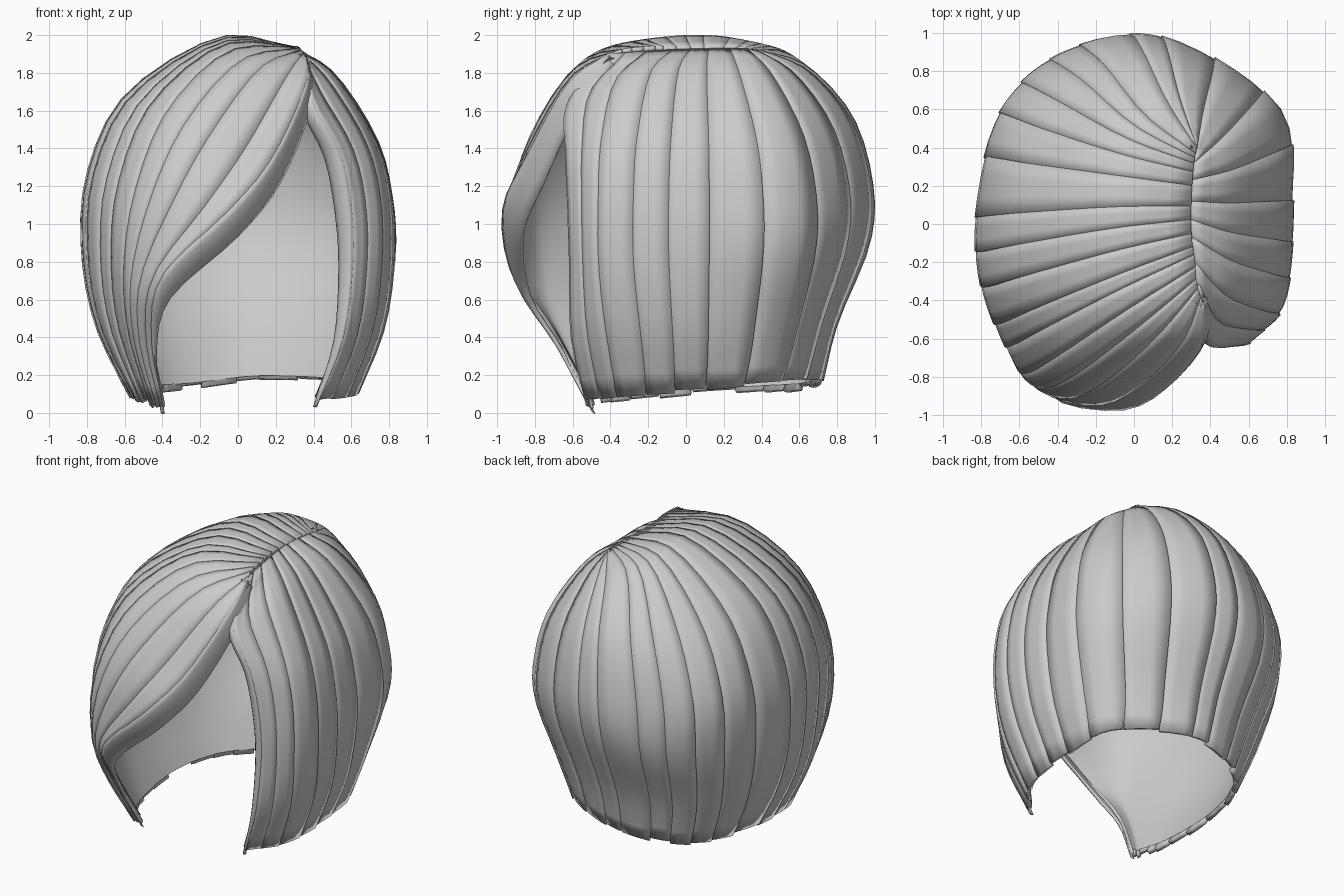
import bpy, bmesh, math, random
from mathutils import Vector

random.seed(4)
if "Cube" in bpy.data.objects:
    bpy.data.objects.remove(bpy.data.objects["Cube"], do_unlink=True)

# Hair colour
hair = bpy.data.materials.new("hair grey")
hair.use_nodes = True
hair.diffuse_color = (0.6, 0.6, 0.6, 1)
hair.node_tree.nodes["Principled BSDF"].inputs["Base Color"].default_value = (0.6, 0.6, 0.6, 1)

# Guide strands run from the parting down to the hem, left front edge to back
left_guides = [
    [(.36, -.42, 1.9), (.4, -.63, 1.64), (.54, -.64, 1.38), (.6, -.63, 1.1), (.61, -.62, .8), (.56, -.61, .4), (.42, -.53, .04)],
    [(.32, -.15, 1.92), (.5, -.3, 1.78), (.7, -.38, 1.45), (.78, -.4, 1.15), (.79, -.4, .8), (.74, -.36, .45), (.6, -.3, .07)],
    [(.3, .1, 1.93), (.5, .08, 1.8), (.73, .08, 1.45), (.81, .08, 1.15), (.83, .08, .85), (.77, .08, .45), (.63, .08, .1)],
    [(.32, .3, 1.93), (.5, .4, 1.79), (.68, .54, 1.47), (.75, .6, 1.15), (.75, .6, .85), (.64, .52, .45), (.56, .45, .14)],
    [(.33, .4, 1.92), (.25, .65, 1.81), (.2, .87, 1.55), (.17, .97, 1.2), (.15, .95, .9), (.13, .79, .48), (.12, .71, .16)],
]
# Back to the swept fringe on the right
right_guides = [
    [(.32, .36, 1.93), (.03, .55, 1.9), (-.2, .8, 1.59), (-.33, .9, 1.2), (-.35, .89, .85), (-.3, .73, .45), (-.25, .65, .12)],
    [(.31, .28, 1.94), (-.07, .38, 1.95), (-.47, .52, 1.63), (-.67, .6, 1.23), (-.68, .59, .85), (-.6, .5, .45), (-.48, .43, .1)],
    [(.3, .12, 1.94), (-.1, .13, 1.99), (-.58, .12, 1.69), (-.79, .11, 1.27), (-.82, .1, .85), (-.74, .09, .45), (-.57, .08, .08)],
    [(.3, -.05, 1.94), (-.1, -.14, 1.98), (-.57, -.27, 1.68), (-.77, -.33, 1.27), (-.8, -.31, .85), (-.73, -.3, .45), (-.54, -.3, .05)],
    [(.32, -.2, 1.94), (-.07, -.42, 1.93), (-.41, -.63, 1.62), (-.58, -.73, 1.2), (-.63, -.72, .8), (-.6, -.6, .43), (-.48, -.48, .04)],
    [(.33, -.32, 1.93), (.07, -.58, 1.84), (-.2, -.8, 1.51), (-.39, -.89, 1.15), (-.54, -.83, .72), (-.54, -.68, .38), (-.44, -.5, .02)],
    [(.36, -.42, 1.9), (.36, -.63, 1.74), (.18, -.85, 1.35), (-.05, -.97, 1.07), (-.4, -.92, .73), (-.46, -.71, .4), (-.4, -.51, .03)],
]
guides = [[Vector(p) for p in g] for g in left_guides + right_guides]
LAST = len(guides) - 1


def spline(points, x):
    """Smooth curve through points; x counts points."""
    n = len(points) - 1
    i = min(max(int(x), 0), n - 1)
    f = x - i
    b, c = points[i], points[i + 1]
    a = points[i - 1] if i > 0 else 2 * b - c
    d = points[i + 2] if i + 2 <= n else 2 * c - b
    return b + 0.5 * f * (c - a + f * (2 * a - 5 * b + 4 * c - d + f * (3 * (b - c) + d - a)))


def sheet(u, t):
    """Point on the hair: u goes around the head, t from parting to hem."""
    return spline([spline(g, t * (len(g) - 1)) for g in guides], u)


def raised(u, t, height):
    e = 0.01
    around = sheet(min(u + e, LAST), t) - sheet(max(u - e, 0), t)
    down = sheet(u, min(t + e, 1)) - sheet(u, max(t - e, 0))
    n = down.cross(around).normalized()
    return sheet(u, t) + n * height


def ribbon(name, point, across, along, thickness=0):
    """Grid surface from point(a, t), with a and t in 0..1."""
    bm = bmesh.new()
    rows = [[bm.verts.new(point(i / across, j / along)) for i in range(across + 1)]
            for j in range(along + 1)]
    for r, s in zip(rows, rows[1:]):
        for i in range(across):
            bm.faces.new((r[i], s[i], s[i + 1], r[i + 1]))
    mesh = bpy.data.meshes.new(name)
    bm.to_mesh(mesh)
    bm.free()
    mesh.materials.append(hair)
    obj = bpy.data.objects.new(name, mesh)
    bpy.context.collection.objects.link(obj)
    if thickness:
        mod = obj.modifiers.new("thickness", "SOLIDIFY")
        mod.thickness = thickness
        mod.offset = -1
    bpy.ops.object.select_all(action="DESELECT")
    obj.select_set(True)
    bpy.context.view_layer.objects.active = obj
    bpy.ops.object.shade_smooth_by_angle(angle=math.radians(40))


# Overlapping locks, each slightly lifted along one side below the crown
COUNT = 25
cuts = [LAST * (k + (random.uniform(-.3, .3) if 0 < k < COUNT else 0)) / COUNT
        for k in range(COUNT + 1)]
for k in range(COUNT):
    u0, u1 = cuts[k], cuts[k + 1]
    end = 1 - random.uniform(0, .015)
    lift = random.uniform(.006, .012)

    def lock(a, t):
        fade = min(1, max(0, t - .15) * 3)
        slit = max(0, t - .93) * .9 * (u1 - u0)
        lo = u0 if k == 0 else u0 - .04 * fade + slit
        hi = u1 if k == COUNT - 1 else u1 - slit
        return raised(lo + (hi - lo) * a, t * end, (lift * a - .004) * fade)

    ribbon(f"hair_lock_{k + 1}", lock, 3, 20, .03)

# Smooth inner surface
ribbon("inner_lining", lambda a, t: raised(LAST * a, t * .985, -.036), 44, 20)


# Rolled lips along both front edges
def lip(name, u, shift):
    def point(a, t):
        size = .2 + .8 * math.sin(math.pi * min(1, t * .9 + .08))
        a = a if u else 1 - a
        bulge = Vector((0, -.02 * math.sin(math.pi * a) * size, 0))
        return sheet(u, t) + Vector(shift) * a * size + bulge
    ribbon(name, point, 4, 24, .02)


lip("left_front_lip", 0, (-.09, .06, -.03))
lip("fringe_lip", LAST, (.05, .1, -.14))
